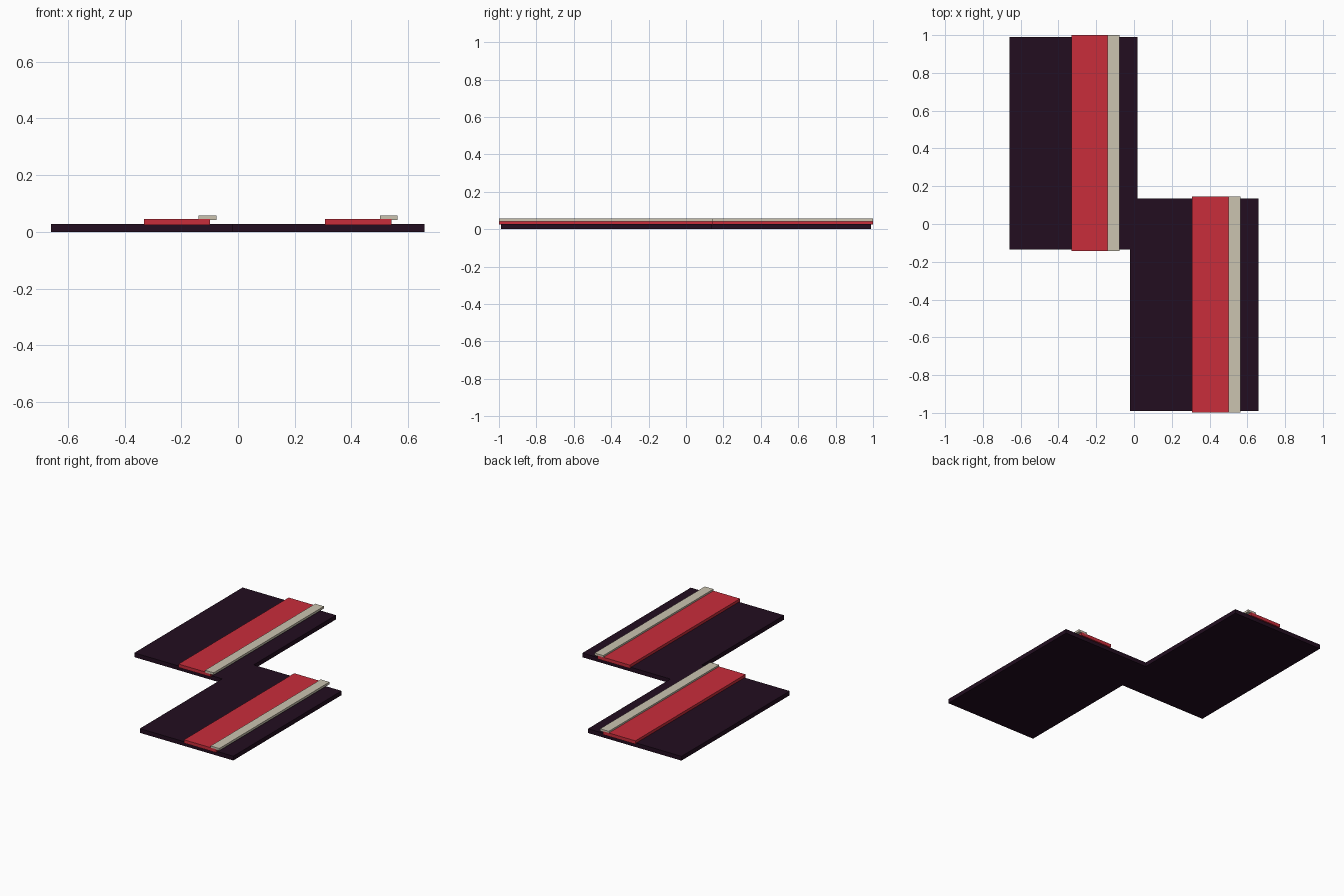
import bpy
import bmesh
from mathutils import Vector

cube = bpy.data.objects.get("Cube")
if cube:
    bpy.data.objects.remove(cube, do_unlink=True)


def make_material(name, rgb):
    mat = bpy.data.materials.new(name)
    mat.use_nodes = True
    mat.diffuse_color = (*rgb, 1)
    mat.node_tree.nodes["Principled BSDF"].inputs["Base Color"].default_value = (*rgb, 1)
    return mat


dark = make_material("dark plum", (0.016, 0.004, 0.014))
red = make_material("red", (0.584, 0.026, 0.044))
cream = make_material("cream", (0.597, 0.552, 0.434))


def box(name, low, high, mat):
    """Axis-aligned box between two corners."""
    low, high = Vector(low), Vector(high)
    mesh = bpy.data.meshes.new(name)
    bm = bmesh.new()
    bmesh.ops.create_cube(bm, size=1)
    bmesh.ops.scale(bm, vec=high - low, verts=bm.verts)
    bm.to_mesh(mesh)
    bm.free()
    mesh.materials.append(mat)
    obj = bpy.data.objects.new(name, mesh)
    obj.location = (low + high) / 2
    bpy.context.collection.objects.link(obj)


# Two identical panels, the second stepped to the left and forward
for side, x, y in (("right", -0.66, 0.428), ("left", -0.021, -0.427)):
    slab, strip = 0.562, 0.572  # half lengths
    box(side + "_slab", (x, y - slab, 0), (x + 0.679, y + slab, 0.028), dark)
    # Raised band and the narrow trim overlapping its edge
    box(side + "_band", (x + 0.328, y - strip, 0.024),
        (x + 0.562, y + strip, 0.046), red)
    box(side + "_trim", (x + 0.521, y - strip, 0.042),
        (x + 0.584, y + strip, 0.057), cream)
